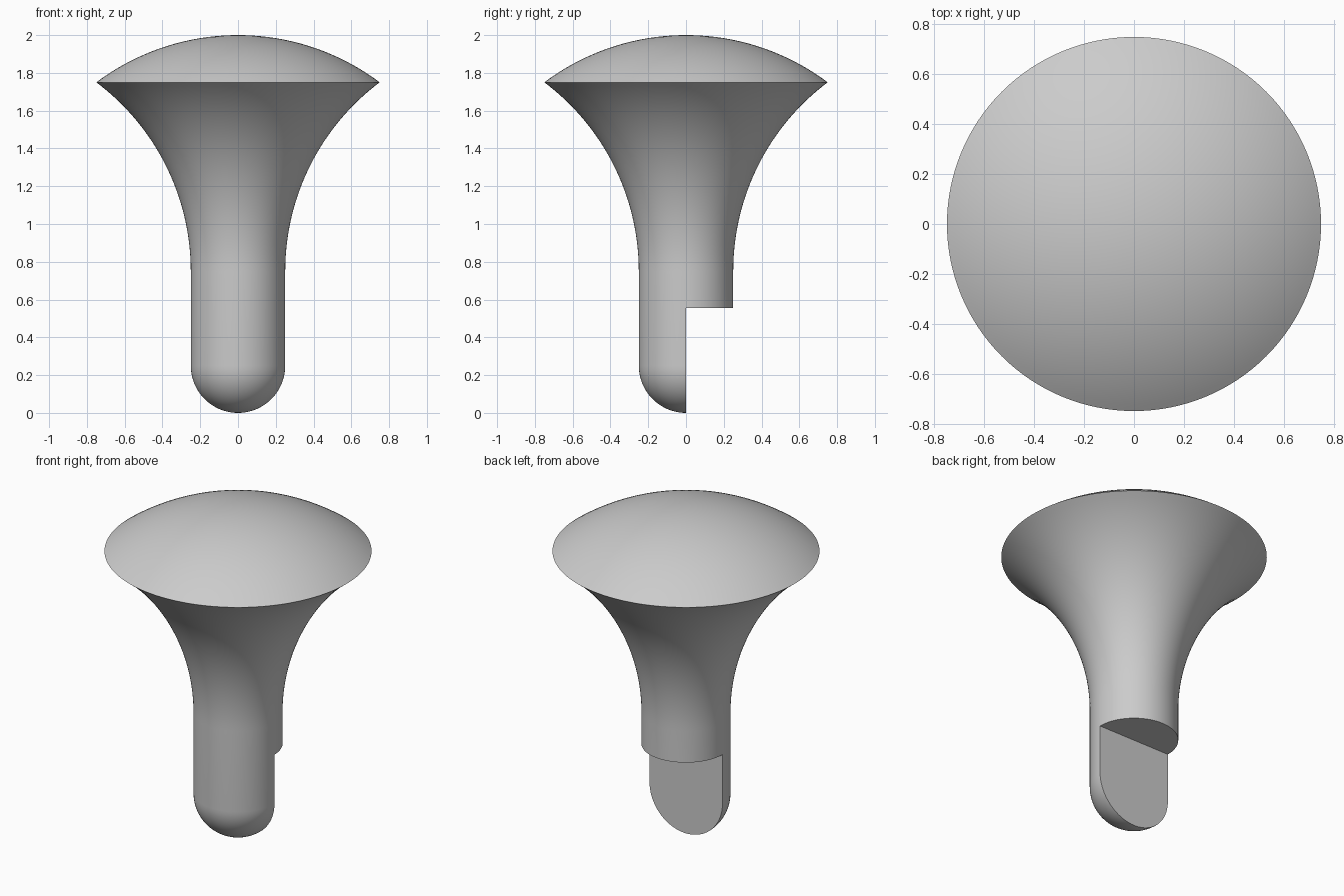
import bpy, bmesh
from math import sin, cos, pi, asin, radians
from mathutils import Vector

cube = bpy.data.objects.get("Cube")
if cube:
    bpy.data.objects.remove(cube, do_unlink=True)

STEM_R, RIM_R, RIM_Z, ARC_R = 0.25, 0.75, 1.75, 1.25
FLARE_Z, NOTCH_Z = 0.75, 0.555
SEGMENTS = 128


def arc(cx, cz, r, start, end, steps):
    """Points of a circular arc in the XZ plane."""
    angles = [start + (end - start) * i / steps for i in range(steps + 1)]
    return [(cx + r * cos(a), cz + r * sin(a)) for a in angles]


# Half profile: rounded tip, straight stem, flared neck, domed cap
sweep = asin((RIM_Z - FLARE_Z) / ARC_R)
rim_angle = asin((RIM_Z - FLARE_Z) / ARC_R) - asin(RIM_R / ARC_R)
rim_angle = pi / 2 - asin(RIM_R / ARC_R)
profile = arc(0, STEM_R, STEM_R, -pi / 2, 0, 20)
profile += arc(STEM_R + ARC_R, FLARE_Z, ARC_R, pi, pi - sweep, 32)
profile += arc(0, 2 - ARC_R, ARC_R, rim_angle, pi / 2, 24)[1:]

# Lathe the profile around the vertical axis
bm = bmesh.new()
verts = [bm.verts.new((x, 0, z)) for x, z in profile]
edges = [bm.edges.new(pair) for pair in zip(verts, verts[1:])]
bmesh.ops.spin(bm, geom=verts + edges, cent=(0, 0, 0), axis=(0, 0, 1),
               angle=2 * pi, steps=SEGMENTS)
bmesh.ops.remove_doubles(bm, verts=bm.verts, dist=0.0001)
bmesh.ops.recalc_face_normals(bm, faces=bm.faces)
mesh = bpy.data.meshes.new("flared_peg")
bm.to_mesh(mesh)
bm.free()
peg = bpy.data.objects.new("flared_peg", mesh)
bpy.context.collection.objects.link(peg)

# Notch cutter removes the back half of the lower stem
bpy.ops.mesh.primitive_cube_add(size=1)
cutter = bpy.context.object
cutter.name = "notch_cutter"
cutter.hide_render = True
cutter.scale = Vector((1, 1, 1))
cutter.location = (0, 0.5, NOTCH_Z - 0.5)
notch = peg.modifiers.new("notch", "BOOLEAN")
notch.operation = "DIFFERENCE"
notch.solver = "EXACT"
notch.object = cutter

bpy.ops.object.select_all(action="DESELECT")
peg.select_set(True)
bpy.context.view_layer.objects.active = peg
bpy.ops.object.modifier_apply(modifier=notch.name)
bpy.data.objects.remove(cutter, do_unlink=True)

# Single grey finish, smooth with crisp rim and notch edges
grey = bpy.data.materials.new("plain_grey")
grey.use_nodes = True
colour = (0.6, 0.6, 0.6, 1)
grey.diffuse_color = colour
grey.node_tree.nodes["Principled BSDF"].inputs["Base Color"].default_value = colour
peg.data.materials.clear()
peg.data.materials.append(grey)
bpy.ops.object.shade_smooth_by_angle(angle=radians(30))
